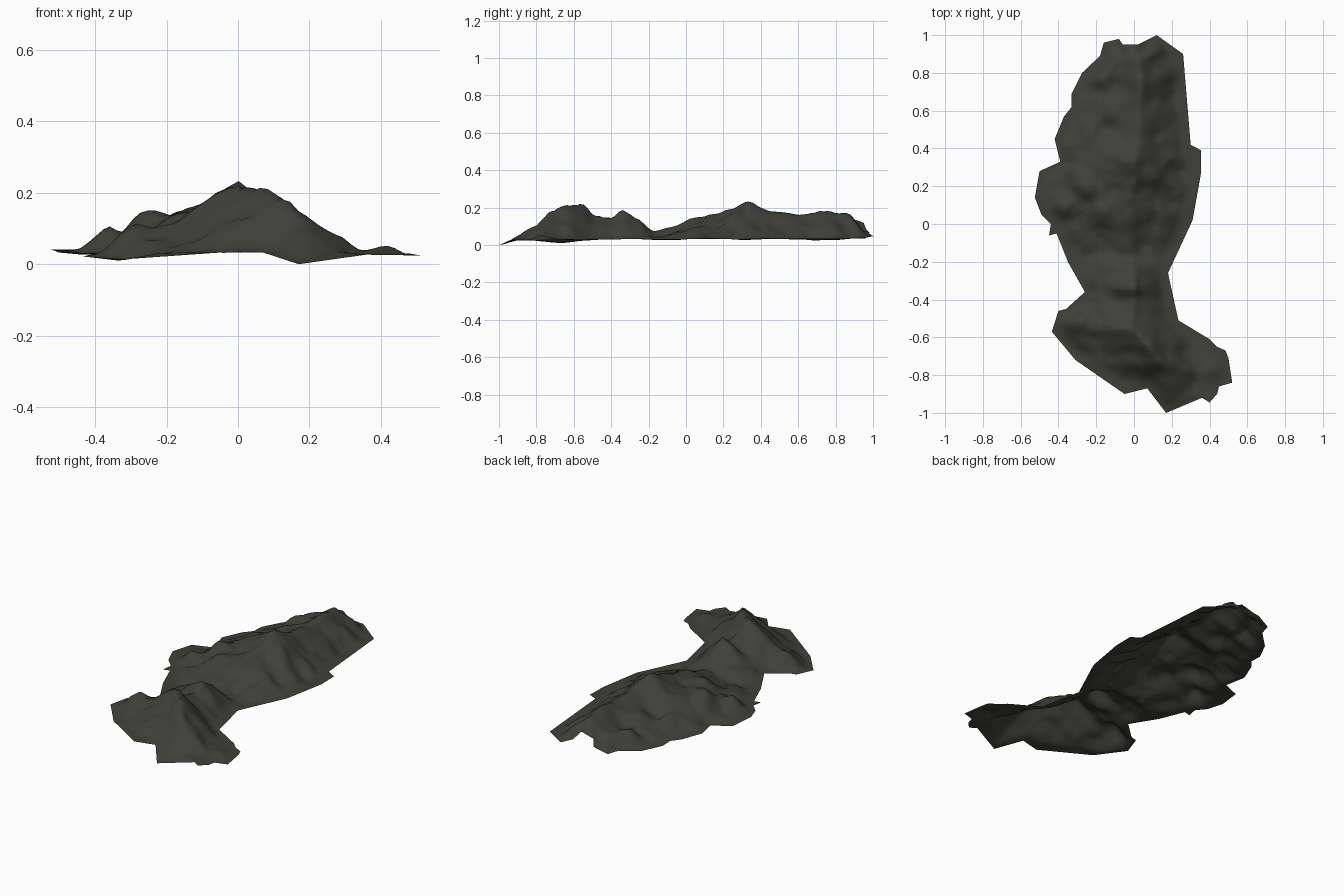
import bpy, math
from mathutils import Vector, noise
from mathutils.geometry import delaunay_2d_cdt

if "Cube" in bpy.data.objects:
    bpy.data.objects.remove(bpy.data.objects["Cube"])

# Ragged shoreline outline of the terrain (x, y)
OUTLINE = [
    (.12, 1), (.26, .9), (.30, .42), (.355, .39), (.355, .27), (.31, .02), (.18, -.26),
    (.235, -.51), (.40, -.61), (.44, -.65), (.485, -.67), (.50, -.71), (.52, -.84),
    (.45, -.86), (.44, -.90), (.40, -.945), (.36, -.92), (.17, -1), (.07, -.87),
    (-.05, -.90), (-.31, -.72), (-.435, -.57), (-.40, -.46), (-.36, -.45), (-.26, -.36),
    (-.35, -.20), (-.41, -.05), (-.45, -.06), (-.44, 0), (-.49, .05), (-.525, .14),
    (-.50, .28), (-.39, .33), (-.42, .45), (-.37, .57), (-.33, .62), (-.33, .69),
    (-.275, .80), (-.18, .89), (-.16, .96), (-.08, .98), (-.06, .95), (.02, .95), (.06, .97)]

# Ridge stations: y, crest x, crest height, left foot x, right foot x
RIDGE = [
    (-1.0, .20, .01, -.1, .35), (-.90, .20, .055, -.02, .38), (-.80, .18, .11, -.12, .34),
    (-.73, .14, .185, -.26, .32), (-.62, .05, .205, -.38, .30), (-.55, -.01, .225, -.43, .26),
    (-.49, -.01, .16, -.41, .21), (-.40, .0, .15, -.32, .18), (-.34, .0, .19, -.26, .18),
    (-.26, .0, .14, -.29, .17), (-.17, -.02, .078, -.34, .18), (-.08, -.03, .095, -.39, .21),
    (.02, -.03, .145, -.45, .24), (.15, -.02, .17, -.50, .26), (.24, .01, .195, -.49, .28),
    (.33, .0, .236, -.43, .28), (.45, .02, .18, -.41, .25), (.60, .03, .168, -.35, .23),
    (.75, .04, .19, -.31, .23), (.83, .03, .178, -.25, .23), (.92, .02, .182, -.18, .23),
    (1.0, .03, .10, -.14, .20)]

# Secondary knolls, spurs and hollows: x, y, height, radius
KNOLLS = [
    (-.26, .20, .055, .06), (-.17, .06, .035, .06), (-.36, .08, .04, .05),
    (-.24, .50, .04, .06), (-.13, .60, .025, .05), (-.08, .74, -.035, .06),
    (-.14, .86, .035, .06), (.11, .26, .035, .05), (.20, .36, .025, .05),
    (.13, .60, .02, .05), (.14, .08, .02, .05), (-.30, -.52, .045, .06),
    (-.16, -.42, .025, .05), (.10, -.64, .02, .05), (.24, -.72, .02, .06),
    (.42, -.77, .02, .05)]

# Low spots and lifts along the rim, the north end being cut across the ridge
RIM = [(.17, -1, -.03, .08), (-.36, -.67, -.022, .12), (.12, 1, .015, .05),
       (-.01, .95, .105, .07), (-.525, .14, .01, .1)]


def station(y):
    for a, b in zip(RIDGE, RIDGE[1:]):
        if y <= b[0]:
            t = max(0, (y - a[0]) / (b[0] - a[0]))
            t = .5 * t + .5 * t * t * (3 - 2 * t)
            return [p + (q - p) * t for p, q in zip(a[1:], b[1:])]
    return RIDGE[-1][1:]


def bumps(table, x, y):
    return sum(h * math.exp(-((x - u) ** 2 + (y - v) ** 2) / r ** 2) for u, v, h, r in table)


def rim_distance(x, y):
    best = 9.0
    for a, b in zip(OUTLINE, OUTLINE[1:] + OUTLINE[:1]):
        ax, ay = a
        dx, dy = b[0] - ax, b[1] - ay
        t = min(1, max(0, ((x - ax) * dx + (y - ay) * dy) / (dx * dx + dy * dy)))
        best = min(best, math.hypot(x - ax - t * dx, y - ay - t * dy))
    return best


def height(x, y):
    d = rim_distance(x, y)
    fade = min(1, d / .09)
    fade = fade * fade * (3 - 2 * fade)
    crest, top, left, right = station(y)
    base = .034 + .012 * noise.noise(Vector((x * 5, y * 5, 2))) + bumps(RIM, x, y)
    # spurs and gullies: the foot of the slope moves in and out along the ridge
    spur = 1 + .28 * noise.noise(Vector((y * 11, 1 if x > crest else 7, x * 2)))
    foot = (right if x > crest else left) - crest
    t = min(1, (x - crest) / foot / spur)
    fall = (1 - t) ** (1.3 if x < crest else 1.2)
    rough = (.022 * noise.noise(Vector((x * 9, y * 9, 4)))
             + .018 * (.3 - abs(noise.noise(Vector((x * 14, y * 14, 9))))))
    return base + fade * ((top - base) * fall + bumps(KNOLLS, x, y)
                          + rough * (.4 + .6 * min(1, t * 3)) * min(1, 3.2 - 3 * t))


# Scatter a jittered grid inside the outline and triangulate it
STEP = .021
points = [Vector(p) for p in OUTLINE]
n = len(points)
for i in range(-26, 27):
    for j in range(-48, 49):
        jitter = noise.noise_vector(Vector((i * 1.37, j * 1.71, .5))) * STEP * .3
        p = Vector((i * STEP + jitter.x, j * STEP + jitter.y))
        if rim_distance(p.x, p.y) > STEP * .5:
            points.append(p)
rim = [(i, (i + 1) % n) for i in range(n)]
flat, _, faces, *_ = delaunay_2d_cdt(points, rim, [list(range(n))], 1, 1e-5)

# keep only points used by the inside triangles
used = sorted({i for f in faces for i in f})
index = {old: new for new, old in enumerate(used)}
verts = [(flat[i].x, flat[i].y, height(flat[i].x, flat[i].y)) for i in used]
low = min(v[2] for v in verts)
verts = [(x, y, z - low) for x, y, z in verts]

mesh = bpy.data.meshes.new("mountain_terrain")
mesh.from_pydata(verts, [], [[index[i] for i in f] for f in faces])
mesh.update()
if sum(p.normal.z for p in mesh.polygons) < 0:
    mesh.flip_normals()
terrain = bpy.data.objects.new("mountain_terrain", mesh)
bpy.context.collection.objects.link(terrain)

# Dark rock
rock = bpy.data.materials.new("dark_olive_rock")
rock.diffuse_color = (.052, .052, .041, 1)
rock.use_nodes = True
rock.node_tree.nodes["Principled BSDF"].inputs["Base Color"].default_value = rock.diffuse_color
mesh.materials.append(rock)
mesh.shade_smooth()
